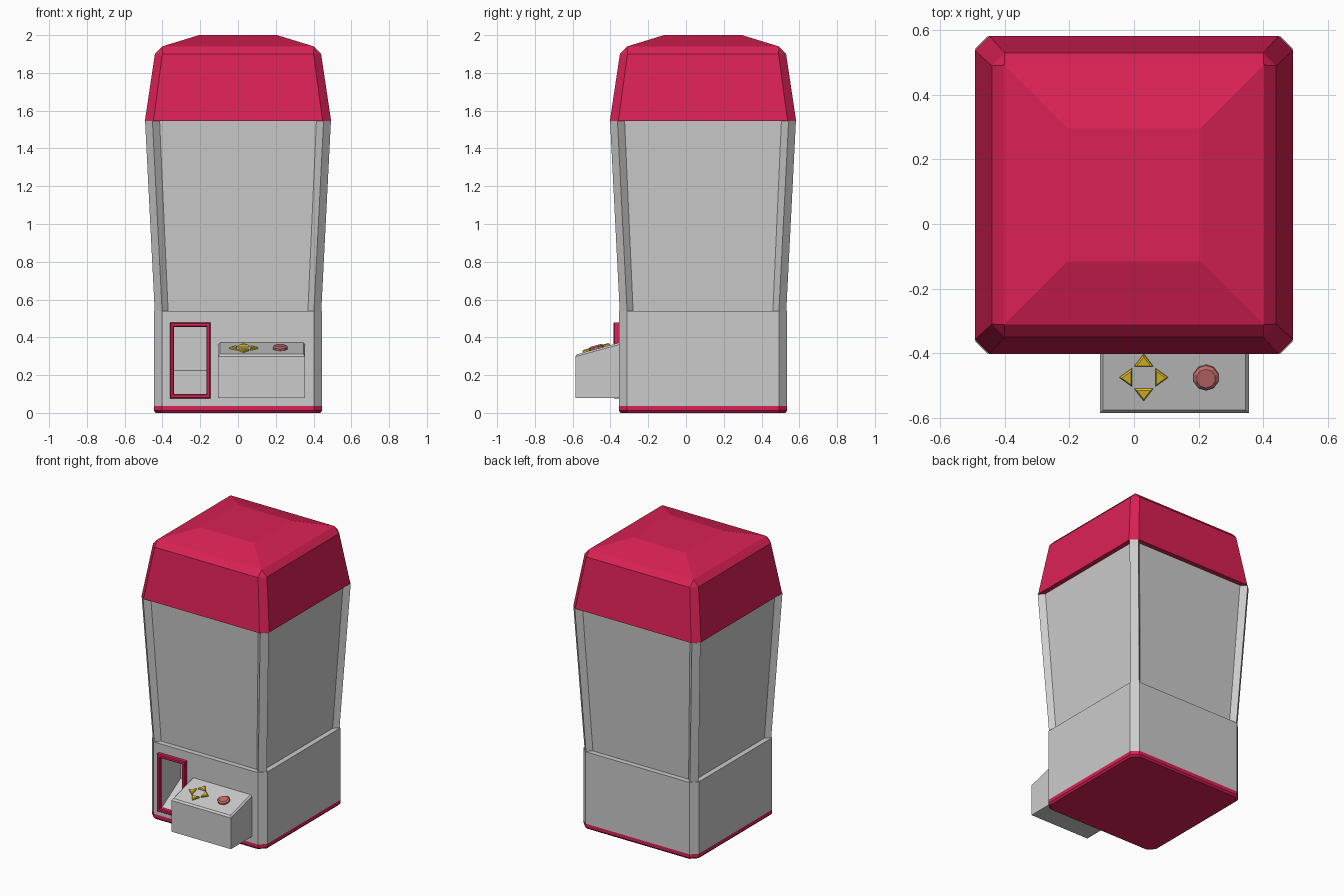
import bpy, bmesh, math
from mathutils import Matrix, Vector

if "Cube" in bpy.data.objects:
    bpy.data.objects.remove(bpy.data.objects["Cube"])

CY = 0.09  # depth centre of the cabinet


def material(name, rgb):
    m = bpy.data.materials.new(name)
    m.diffuse_color = (*rgb, 1)
    m.use_nodes = True
    m.node_tree.nodes["Principled BSDF"].inputs["Base Color"].default_value = m.diffuse_color
    return m


RED = material("crimson", (0.7, 0.015, 0.09))
GOLD = material("gold", (0.8, 0.55, 0.02))
ROSE = material("rose", (0.55, 0.15, 0.15))


def finish(bm, name, mat=None):
    bmesh.ops.remove_doubles(bm, verts=bm.verts, dist=1e-5)
    bmesh.ops.dissolve_degenerate(bm, edges=bm.edges, dist=1e-5)
    bmesh.ops.recalc_face_normals(bm, faces=bm.faces)
    me = bpy.data.meshes.new(name)
    bm.to_mesh(me)
    bm.free()
    ob = bpy.data.objects.new(name, me)
    bpy.context.collection.objects.link(ob)
    if mat:
        me.materials.append(mat)
    return ob


def loft(name, rings, mat=None, matrix=None):
    """Skin a stack of equal-length closed rings and cap both ends."""
    bm = bmesh.new()
    vs = [[bm.verts.new(p) for p in r] for r in rings]
    n = len(vs[0])
    for a, b in zip(vs, vs[1:]):
        for i in range(n):
            j = (i + 1) % n
            bm.faces.new((a[i], a[j], b[j], b[i]))
    bm.faces.new(vs[0][::-1])
    bm.faces.new(vs[-1])
    if matrix:
        bm.transform(matrix)
    return finish(bm, name, mat)


def spin4(corner, z):
    """Repeat one corner's points round the cabinet axis."""
    out = []
    for k in range(4):
        c, s = math.cos(k * math.pi / 2), math.sin(k * math.pi / 2)
        out += [(x * c - y * s, x * s + y * c + CY, z) for x, y in corner]
    return out


def octagon(h, c, z):
    return spin4([(h, h - c), (h - c, h)], z)


def square(h, z):
    return spin4([(h, h), (h, h)], z)


def posts(h, c, pane_w, pane_h, z):
    return spin4([(pane_h, pane_w), (h, h - c), (h - c, h), (pane_w, pane_h)], z)


def extrude_x(name, profile, x0, x1, mat=None):
    return loft(name, [[(x, y, z) for y, z in profile] for x in (x0, x1)], mat)


# Red foot trim, base, window section with corner posts, roof
loft("foot_trim", [octagon(0.436, 0.042, 0), octagon(0.446, 0.043, 0.012),
                   octagon(0.446, 0.043, 0.037)], RED)
base = loft("base_cabinet", [octagon(0.446, 0.043, 0.037), octagon(0.446, 0.043, 0.54)])
loft("window_section", [posts(0.441, 0.039, 0.37, 0.41, 0.54),
                        posts(0.492, 0.039, 0.415, 0.46, 1.545)])
loft("roof", [octagon(0.493, 0.045, 1.545), octagon(0.44, 0.04, 1.9),
              square(0.402, 1.94), square(0.206, 2.0)], RED)

# Prize chute cut into the base, with a sloped floor
cutter = extrude_x("chute_cutter", [(-0.42, 0.1), (-0.356, 0.1), (-0.15, 0.225),
                                    (-0.15, 0.454), (-0.42, 0.454)], -0.338, -0.167)
cutter.hide_render = True
mod = base.modifiers.new("chute", "BOOLEAN")
mod.operation, mod.solver, mod.object = "DIFFERENCE", "EXACT", cutter
bpy.context.view_layer.objects.active = base
bpy.ops.object.modifier_apply(modifier=mod.name)
bpy.data.objects.remove(cutter)

# Red frame round the chute: closed loft through outer and inner outlines


def rect(inset, y):
    x0, x1, z0, z1 = -0.361 + inset, -0.145 - inset, 0.076 + inset, 0.478 - inset
    return [(x0, y, z0), (x1, y, z0), (x1, y, z1), (x0, y, z1)]


bm = bmesh.new()
loops = [[bm.verts.new(p) for p in r] for r in
         (rect(0, -0.35), rect(0, -0.379), rect(0.005, -0.385),
          rect(0.018, -0.385), rect(0.023, -0.379), rect(0.023, -0.35))]
for a, b in zip(loops, loops[1:] + loops[:1]):
    for i in range(4):
        j = (i + 1) % 4
        bm.faces.new((a[i], a[j], b[j], b[i]))
finish(bm, "chute_frame", RED)

# Control box with sloped, slightly bevelled top
box = extrude_x("control_box", [(-0.586, 0.08), (-0.35, 0.08), (-0.35, 0.373),
                                (-0.586, 0.308)], -0.106, 0.356)
bm = bmesh.new()
bm.from_mesh(box.data)
top = max(bm.faces, key=lambda f: f.normal.z)
edges = [e for e in top.edges if min(v.co.y for v in e.verts) < -0.5]
bmesh.ops.bevel(bm, geom=edges, offset=0.01, segments=1, affect="EDGES")
bm.to_mesh(box.data)
bm.free()

# Buttons sit on the sloped panel
SLOPE = math.atan2(0.065, 0.236)


def on_panel(x, y, turn=0):
    z = 0.308 + (y + 0.586) * math.tan(SLOPE)
    return (Matrix.Translation((x, y, z)) @ Matrix.Rotation(SLOPE, 4, "X")
            @ Matrix.Rotation(turn, 4, "Z"))


def arrow(scale, z):
    mid = Vector((0, 0.048))
    pts = [Vector((-0.029, 0.036)), Vector((0.029, 0.036)), Vector((0, 0.075))]
    return [(*(mid + (p - mid) * scale), z) for p in pts]


for k, side in enumerate(("back", "left", "front", "right")):
    loft("arrow_button_" + side, [arrow(1, -0.005), arrow(1, 0.008), arrow(0.75, 0.013)],
         GOLD, on_panel(0.03, -0.474, k * math.pi / 2))


def circle(r, z, n=10):
    return [(r * math.cos((i + 0.5) * math.tau / n),
             r * math.sin((i + 0.5) * math.tau / n), z) for i in range(n)]


loft("grab_button", [circle(0.04, -0.005), circle(0.04, 0.011), circle(0.03, 0.019)],
     ROSE, on_panel(0.223, -0.474))
